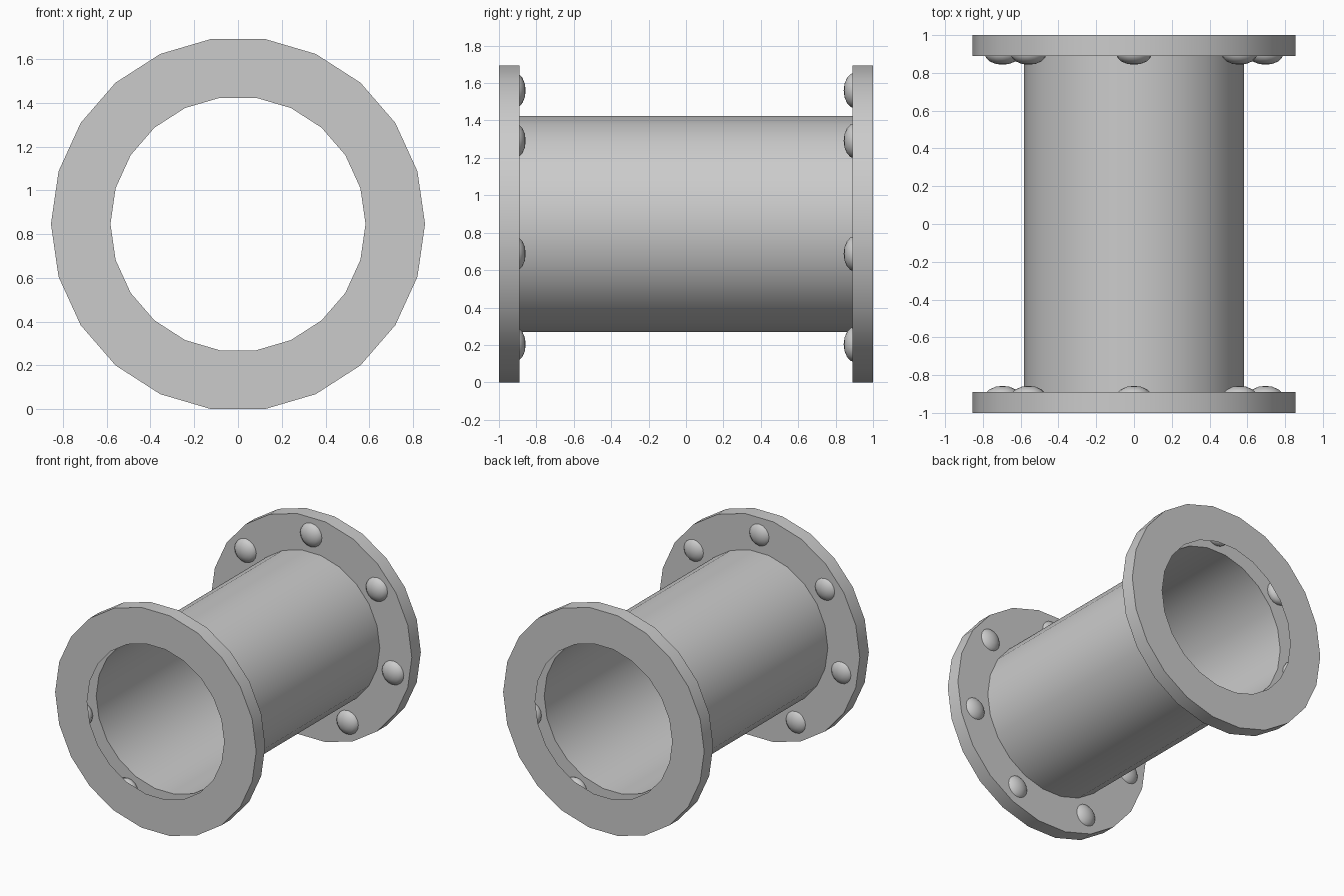
import bpy, bmesh
from math import cos, sin, pi, radians
from mathutils import Matrix

if "Cube" in bpy.data.objects:
    bpy.data.objects.remove(bpy.data.objects["Cube"])

SIDES = 22
R_OUT, R_IN = 0.855, 0.583
CZ = R_OUT * cos(pi / SIDES)      # axis height so the rim rests on z = 0
FACE = 0.89                       # inner face of each flange


def finish(bm, name, angle=40):
    me = bpy.data.meshes.new(name)
    bm.to_mesh(me)
    bm.free()
    ob = bpy.data.objects.new(name, me)
    bpy.context.collection.objects.link(ob)
    bpy.ops.object.select_all(action='DESELECT')
    ob.select_set(True)
    bpy.context.view_layer.objects.active = ob
    bpy.ops.object.shade_smooth_by_angle(angle=radians(angle))
    return ob


def lathe(name, profile):
    """Turn (radius, y) points around the pipe axis."""
    bm = bmesh.new()
    rings = [[bm.verts.new((r * cos(2 * pi * i / SIDES), y,
                            CZ + r * sin(2 * pi * i / SIDES)))
              for i in range(SIDES)] for r, y in profile]
    for a, b in zip(rings, rings[1:]):
        for i in range(SIDES):
            j = (i + 1) % SIDES
            bm.faces.new((a[i], a[j], b[j], b[i]))
    return finish(bm, name)


# pipe wall (thin, open ends)
lathe("pipe", [(R_IN, FACE), (R_IN, -FACE)])

# end flanges, hollow towards the bore
for name, y0, y1 in (("front_flange", -FACE, -1.0), ("back_flange", 1.0, FACE)):
    lathe(name, [(R_IN, y0), (R_OUT, y0), (R_OUT, y1), (R_IN, y1)])

# seven rounded bolts on the inner face of each flange
for name, y in (("front_bolts", -0.917), ("back_bolts", 0.903)):
    bm = bmesh.new()
    for k in range(7):
        a = pi / 2 + 2 * pi * k / 7
        m = (Matrix.Translation((0.714 * cos(a), y, CZ + 0.714 * sin(a)))
             @ Matrix.Diagonal((0.095, 0.06, 0.095, 1))
             @ Matrix.Rotation(pi / 2, 4, 'X'))
        bmesh.ops.create_uvsphere(bm, u_segments=16, v_segments=8, radius=1, matrix=m)
    finish(bm, name, 60)
